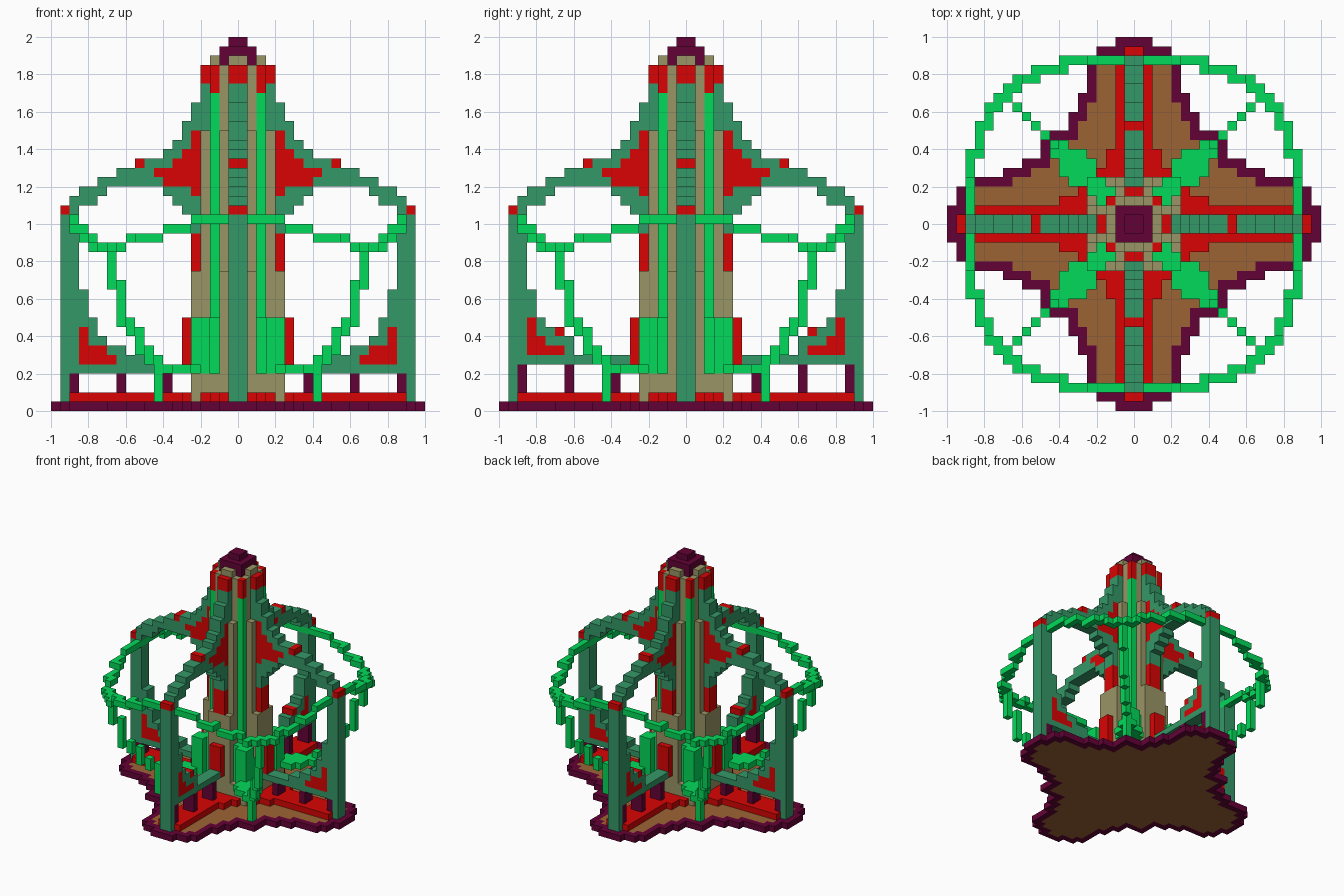
import bpy, bmesh

if "Cube" in bpy.data.objects:
    bpy.data.objects.remove(bpy.data.objects["Cube"])

U = 0.05  # edge of one block


def srgb(h):
    def lin(c):
        return c / 12.92 if c <= 0.04045 else ((c + 0.055) / 1.055) ** 2.4
    return tuple(lin(int(h[i:i + 2], 16) / 255) for i in (0, 2, 4)) + (1.0,)


COLOURS = {"maroon": "640236", "red": "DA0404", "sea_green": "349868",
           "leaf_green": "02DA5A", "tan": "9A9666", "brown": "9C6434"}
MATS = {}
for cname, code in COLOURS.items():
    m = bpy.data.materials.new(cname)
    m.use_nodes = True
    m.diffuse_color = srgb(code)
    m.node_tree.nodes["Principled BSDF"].inputs["Base Color"].default_value = srgb(code)
    m.node_tree.nodes["Principled BSDF"].inputs["Roughness"].default_value = 0.8
    MATS[cname] = m

cells = {}  # (x, y, z) -> (part, colour); later parts override earlier ones


def put(part, colour, r, t, z, axes="xy"):
    """Place a block at distance r, offset t, mirrored to every side."""
    for a in (r, -1 - r):
        for b in (t, -1 - t):
            if "x" in axes:
                cells[(a, b, z)] = (part, colour)
            if "y" in axes:
                cells[(b, a, z)] = (part, colour)


def fill(part, colour, rs, ts, zs, axes="xy"):
    for r in range(*rs):
        for t in range(*ts):
            for z in range(*zs):
                put(part, colour, r, t, z, axes)


# Four-lobed base plate with a maroon rim
def half_width(r):
    for limit, w in ((10, 10), (12, 7), (14, 6), (18, 5), (19, 4), (20, 2)):
        if r < limit:
            return w
    return 0


def in_base(x, y):
    x, y = (v if v >= 0 else -1 - v for v in (x, y))
    return min(x, y) < half_width(max(x, y))


for r in range(20):
    for t in range(r + 1):
        if in_base(r, t):
            inner = all(in_base(r + dx, t + dy) for dx in (-1, 0, 1) for dy in (-1, 0, 1))
            put("base_plate", "brown" if inner else "maroon", r, t, 0)

# Red floor rails, stepped wider near the column
fill("floor_rail", "red", (0, 18), (0, 2), (1, 2))
fill("floor_rail", "red", (0, 8), (0, 3), (1, 2))
fill("floor_rail", "red", (0, 6), (0, 4), (1, 2))

# Cross-shaped central column and stepped maroon tip
fill("column", "tan", (0, 5), (0, 2), (1, 15))
fill("column", "tan", (0, 4), (0, 2), (15, 30))
fill("column", "tan", (0, 3), (0, 2), (30, 37))
fill("column", "tan", (0, 3), (0, 1), (37, 38))
fill("column", "tan", (0, 5), (0, 5), (1, 4))
fill("tip", "maroon", (0, 2), (0, 2), (37, 39))
fill("tip", "maroon", (0, 1), (0, 1), (39, 40))

# Upper arch of each fin: radius -> (bottom, top)
ARCH = {2: (19, 35), 3: (19, 35), 4: (19, 33), 5: (21, 31), 6: (22, 29),
        7: (23, 28), 8: (24, 27), 9: (24, 27), 10: (24, 26), 11: (24, 26),
        12: (24, 26), 13: (24, 25), 14: (23, 25), 15: (22, 24), 16: (22, 24),
        17: (20, 23), 18: (20, 22)}
for r, (lo, hi) in ARCH.items():
    fill("fin", "sea_green", (r, r + 1), (0, 1), (lo, hi))
# Red inlay: height -> outer radius
for z, r in {29: 5, 28: 5, 27: 6, 26: 7, 25: 9, 24: 8, 23: 5}.items():
    fill("fin", "red", (4, r), (0, 1), (z, z + 1))
fill("fin", "red", (2, 4), (0, 1), (35, 37))
fill("fin", "red", (10, 11), (0, 1), (26, 27))

# Outer posts of the fins, and red blocks where the fins meet the column
fill("fin", "sea_green", (17, 19), (0, 1), (1, 21))
fill("fin", "red", (18, 19), (0, 1), (21, 22))
fill("fin", "red", (4, 5), (0, 1), (15, 19))

# Lower bracket with red inlay and stub posts, one block higher on the y axis
INLAY = {"x": {16: 4, 15: 2, 14: 2, 13: 1}, "y": {16: 4, 15: 2, 14: 1, 13: 1}}
for axes, low in (("x", 4), ("y", 5)):
    for r in range(5, 17):
        top = {16: 13, 15: 10, 14: 8, 13: 7, 12: 7, 11: 6, 10: 6}.get(r, 5)
        if axes == "y" and 11 < r < 15:
            top += 1
        fill("fin", "sea_green", (r, r + 1), (0, 1), (low, max(top, low + 1)), axes)
    for r, h in INLAY[axes].items():
        fill("fin", "red", (r, r + 1), (0, 1), (low + 1, low + 1 + h), axes)
    for r in (7, 12, 17):
        fill("stub_post", "maroon", (r, r + 1), (0, 1), (2, low), axes)
fill("fin", "red", (13, 14), (0, 1), (8, 9), "y")
fill("fin", "red", (5, 6), (0, 1), (5, 10))

# Wavy hoop that dips at the diagonals
for r, t0, t1 in ((17, 0, 8), (16, 7, 11), (15, 10, 13), (14, 12, 14), (13, 13, 14)):
    for t in range(t0, t1):
        z = 20 if t < 5 else 19 if t < 8 else 18 if t < 12 else 17
        put("hoop", "leaf_green", r, t, z)

# Diagonal vines: offset -> (bottom, top)
VINE = {13: (13, 18), 12: (9, 14), 11: (8, 10), 10: (6, 9), 9: (5, 7), 8: (1, 6)}
for d, (lo, hi) in VINE.items():
    fill("vine", "leaf_green", (d, d + 1), (d, d + 1), (lo, hi))
# Leafy web back to the column, taller close to it
for d in range(2, 9):
    width = 2 if d in (6, 7) else 1
    for e in range(max(2, d - width), d + 1):
        fill("vine", "leaf_green", (d, d + 1), (e, e + 1), (4, 10 if d < 5 else 5))
fill("vine", "leaf_green", (2, 3), (2, 3), (4, 34))
fill("vine", "red", (2, 3), (2, 3), (34, 37))

# Mesh each part from the exposed sides of its blocks
SIDES = {(1, 0, 0): ((1, 0, 0), (1, 1, 0), (1, 1, 1), (1, 0, 1)),
         (-1, 0, 0): ((0, 0, 0), (0, 0, 1), (0, 1, 1), (0, 1, 0)),
         (0, 1, 0): ((0, 1, 0), (0, 1, 1), (1, 1, 1), (1, 1, 0)),
         (0, -1, 0): ((0, 0, 0), (1, 0, 0), (1, 0, 1), (0, 0, 1)),
         (0, 0, 1): ((0, 0, 1), (1, 0, 1), (1, 1, 1), (0, 1, 1)),
         (0, 0, -1): ((0, 0, 0), (0, 1, 0), (1, 1, 0), (1, 0, 0))}
names = list(MATS)
for part in sorted({p for p, c in cells.values()}):
    bm = bmesh.new()
    for (x, y, z), (p, colour) in cells.items():
        if p != part:
            continue
        for (dx, dy, dz), corners in SIDES.items():
            if (x + dx, y + dy, z + dz) in cells:
                continue
            f = bm.faces.new([bm.verts.new(((x + a) * U, (y + b) * U, (z + c) * U))
                              for a, b, c in corners])
            f.material_index = names.index(colour)
    bmesh.ops.remove_doubles(bm, verts=bm.verts, dist=0.001)
    mesh = bpy.data.meshes.new(part)
    for m in MATS.values():
        mesh.materials.append(m)
    bm.to_mesh(mesh)
    bm.free()
    bpy.context.collection.objects.link(bpy.data.objects.new(part, mesh))
